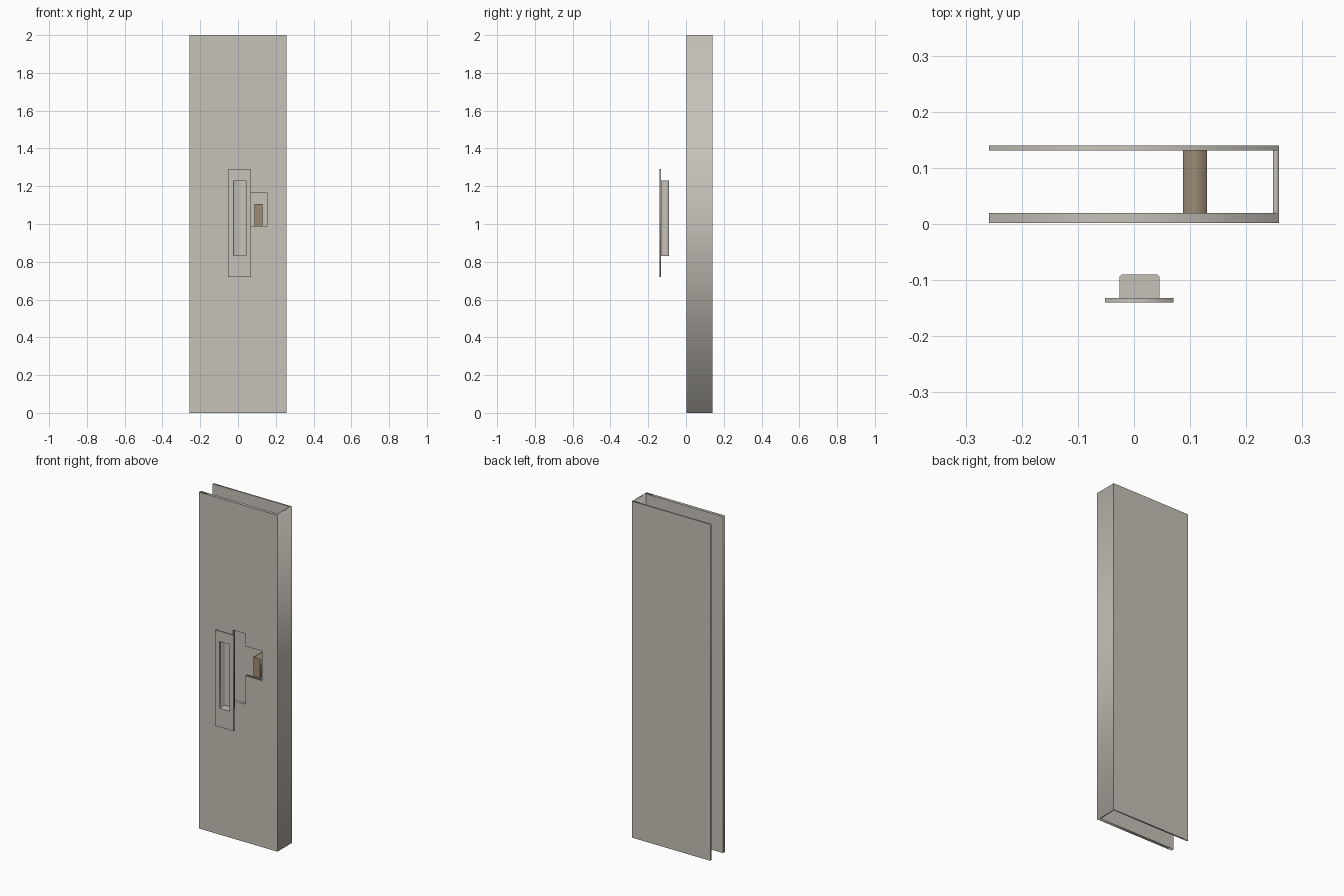
import bpy
import math

if "Cube" in bpy.data.objects:
    bpy.data.objects.remove(bpy.data.objects["Cube"])


def material(name, rgb):
    m = bpy.data.materials.new(name)
    m.diffuse_color = (*rgb, 1.0)
    m.use_nodes = True
    m.node_tree.nodes["Principled BSDF"].inputs["Base Color"].default_value = m.diffuse_color
    return m


GREY = material("warm grey", (0.57, 0.54, 0.485))
BROWN = material("wood brown", (0.34, 0.26, 0.175))


def rect(x0, x1, y0, y1):
    return [(x0, y0), (x1, y0), (x1, y1), (x0, y1)]


def slab(name, loops, lo, hi, mat, upright=True):
    """Extrude a filled outline (with optional holes).
    upright: outline in x,z and thickness lo..hi along y; otherwise outline in x,y and height along z."""
    cu = bpy.data.curves.new(name, 'CURVE')
    cu.dimensions = '2D'
    cu.fill_mode = 'BOTH'
    cu.extrude = (hi - lo) / 2
    for pts in loops:
        sp = cu.splines.new('POLY')
        sp.points.add(len(pts) - 1)
        for p, (a, b) in zip(sp.points, pts):
            p.co = (a, b, 0, 1)
        sp.use_cyclic_u = True
    ob = bpy.data.objects.new(name, cu)
    bpy.context.collection.objects.link(ob)
    mid = (lo + hi) / 2
    if upright:
        ob.rotation_euler = (math.pi / 2, 0, 0)
        ob.location = (0, mid, 0)
    else:
        ob.location = (0, 0, mid)
    cu.materials.append(mat)
    bpy.ops.object.select_all(action='DESELECT')
    ob.select_set(True)
    bpy.context.view_layer.objects.active = ob
    bpy.ops.object.convert(target='MESH')
    return bpy.context.object


# Front panel with the slot for the recess and the side notch beside it
cutout = [(-0.033, 0.82), (0.047, 0.82), (0.047, 0.99), (0.155, 0.99),
          (0.155, 1.165), (0.047, 1.165), (0.047, 1.24), (-0.033, 1.24)]
slab("front_panel", [rect(-0.258, 0.258, 0, 2), cutout], 0.002, 0.02, GREY)

# Back panel and closed edge
slab("back_panel", [rect(-0.258, 0.258, 0, 2)], 0.131, 0.14, GREY)
slab("edge_wall", [rect(0.248, 0.258, 0, 2)], 0.02, 0.131, GREY)

# Wooden block between the panels
slab("wood_block", [rect(0.087, 0.13, 0.99, 1.105)], 0.02, 0.131, BROWN)

# Pull handle: face plate with a window
L, R, Z0, Z1 = -0.026, 0.045, 0.83, 1.23
T, C = 0.002, 0.004
slab("handle_plate", [rect(-0.052, 0.07, 0.72, 1.29),
                      rect(L + T, R - T, Z0 + T, Z1 - T)], -0.14, -0.132, GREY)

# Recess behind the plate: thin walls with chamfered back corners
F, B = -0.132, -0.09
outer = [(L, F), (L, B - C), (L + C, B), (R - C, B), (R, B - C), (R, F)]
inner = [(R - T, F), (R - T, B - C - T / 2), (R - C - T / 2, B - T),
         (L + C + T / 2, B - T), (L + T, B - C - T / 2), (L + T, F)]
slab("recess_walls", [outer + inner], Z0 + T, Z1 - T, GREY, upright=False)
for label, z in (("bottom", Z0), ("top", Z1 - T)):
    slab("recess_" + label, [outer], z, z + T, GREY, upright=False)
